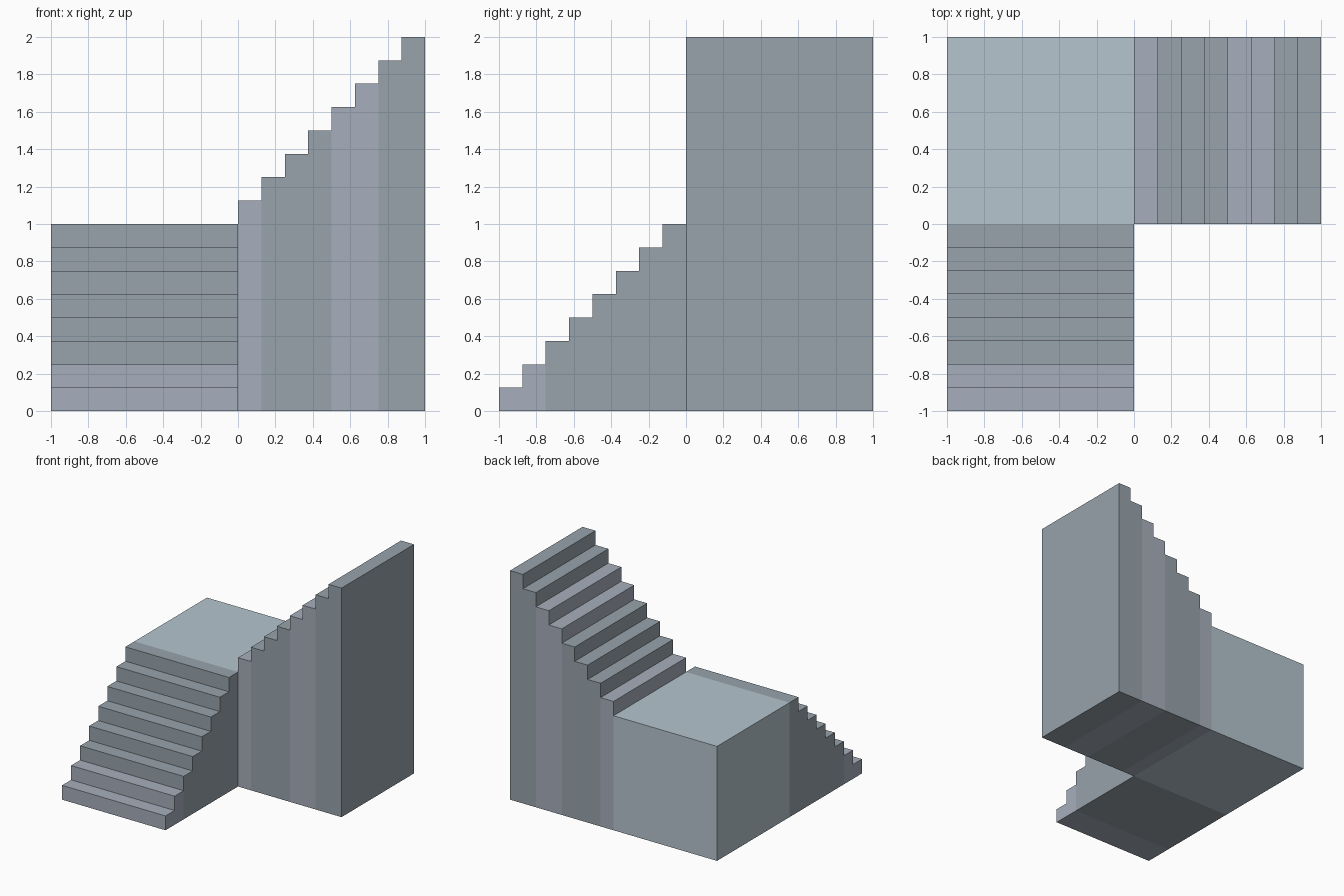
import bpy

if "Cube" in bpy.data.objects:
    bpy.data.objects.remove(bpy.data.objects["Cube"])

STEPS = 8
D = 1.0 / STEPS


def material(name, rgb):
    mat = bpy.data.materials.new(name)
    mat.diffuse_color = (*rgb, 1)
    mat.use_nodes = True
    mat.node_tree.nodes["Principled BSDF"].inputs["Base Color"].default_value = mat.diffuse_color
    return mat


DARK = material("dark_stone", (0.31, 0.366, 0.407))
LIGHT = material("light_stone", (0.386, 0.428, 0.503))
PALE = material("pale_stone", (0.462, 0.558, 0.617))


def box(name, lo, hi, mat):
    """Axis-aligned box between two corners."""
    bpy.ops.mesh.primitive_cube_add(
        size=1, location=[(a + b) / 2 for a, b in zip(lo, hi)])
    ob = bpy.context.object
    ob.name = name
    ob.scale = [b - a for a, b in zip(lo, hi)]
    bpy.ops.object.transform_apply(location=False, rotation=False, scale=True)
    ob.data.materials.append(mat)
    return ob


# Corner landing
box("landing", (-1, 0, 0), (0, 1, 1), PALE)

for i in range(STEPS):
    # Lower flight climbs towards +y, up to the landing
    box(f"lower_step_{i + 1}", (-1, -1 + i * D, 0), (0, -1 + (i + 1) * D, (i + 1) * D),
        LIGHT if i in (0, 1) else DARK)
    # Upper flight climbs towards +x, away from the landing
    box(f"upper_step_{i + 1}", (i * D, 0, 0), ((i + 1) * D, 1, 1 + (i + 1) * D),
        LIGHT if i in (0, 4, 5) else DARK)
